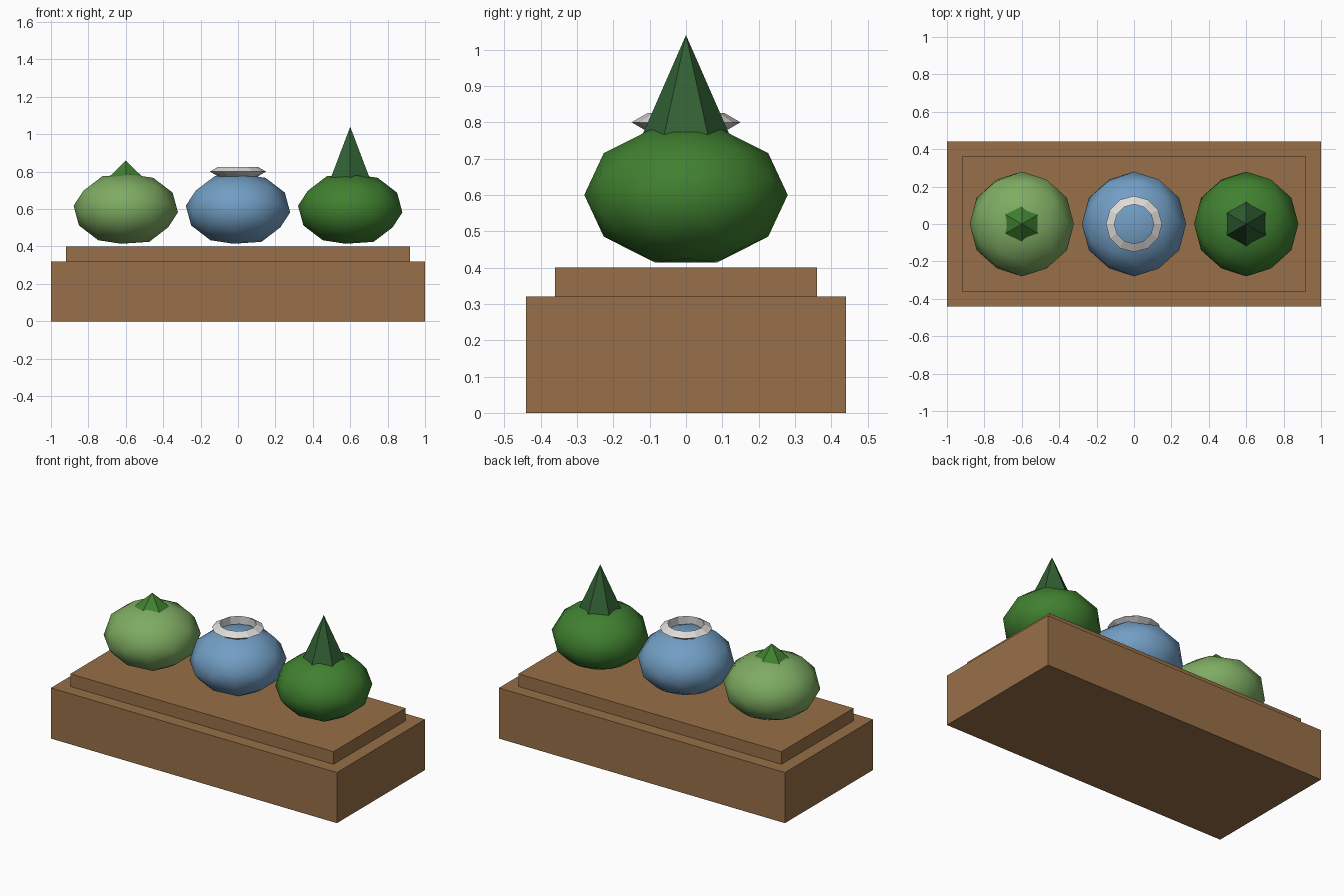
import bpy
from math import atan, sqrt
from mathutils import Matrix

cube = bpy.data.objects.get("Cube")
if cube:
    bpy.data.objects.remove(cube, do_unlink=True)


def material(name, *srgb):
    """Flat material from 0-255 sRGB values."""
    color = [((c / 255 + 0.055) / 1.055) ** 2.4 for c in srgb] + [1.0]
    mat = bpy.data.materials.new(name)
    mat.use_nodes = True
    mat.diffuse_color = color
    bsdf = mat.node_tree.nodes["Principled BSDF"]
    bsdf.inputs["Base Color"].default_value = color
    bsdf.inputs["Roughness"].default_value = 0.9
    return mat


wood = material("wood brown", 151, 112, 72)
pale_green = material("pale green", 126, 171, 98)
leaf_green = material("leaf green", 64, 128, 48)
pine_green = material("pine green", 49, 96, 52)
sky_blue = material("soft blue", 114, 158, 196)
silver = material("silver", 222, 219, 216)


def finish(name, mat):
    obj = bpy.context.object
    obj.name = obj.data.name = name
    obj.data.materials.append(mat)
    return obj


def box(name, size, bottom, mat):
    bpy.ops.mesh.primitive_cube_add(size=1, location=(0, 0, bottom + size[2] / 2))
    obj = finish(name, mat)
    obj.data.transform(Matrix.Diagonal((*size, 1)))


def bulb(name, x, mat):
    """Squashed icosphere with an edge midpoint, not a corner, at its top."""
    bpy.ops.mesh.primitive_ico_sphere_add(subdivisions=2, radius=0.28, location=(x, 0, 0.6))
    obj = finish(name, mat)
    tilt = Matrix.Rotation(atan(2 / (1 + sqrt(5))), 4, 'Y')
    obj.data.transform(Matrix.Diagonal((1, 1, 0.7, 1)) @ tilt)
    bpy.ops.object.shade_smooth()


def spike(name, x, bottom, top, mat):
    bpy.ops.mesh.primitive_cone_add(vertices=6, radius1=0.14, radius2=0, depth=top - bottom,
                                    location=(x, 0, (bottom + top) / 2))
    finish(name, mat)


# Stepped wooden stand
box("stand_base", (2, 0.88, 0.32), 0, wood)
box("stand_top", (1.84, 0.72, 0.08), 0.32, wood)

# Three squashed bulbs in a row
bulb("right_bulb", -0.6, pale_green)
bulb("middle_bulb", 0, sky_blue)
bulb("left_bulb", 0.6, leaf_green)

# Toppings: short leaf cap, faceted ring, tall spire
spike("right_leaf_cap", -0.6, 0.74, 0.86, leaf_green)
spike("left_spire", 0.6, 0.72, 1.04, pine_green)
bpy.ops.mesh.primitive_torus_add(major_radius=0.12, minor_radius=0.03, major_segments=12,
                                 minor_segments=3, location=(0, 0, 0.8))
finish("middle_ring", silver)
